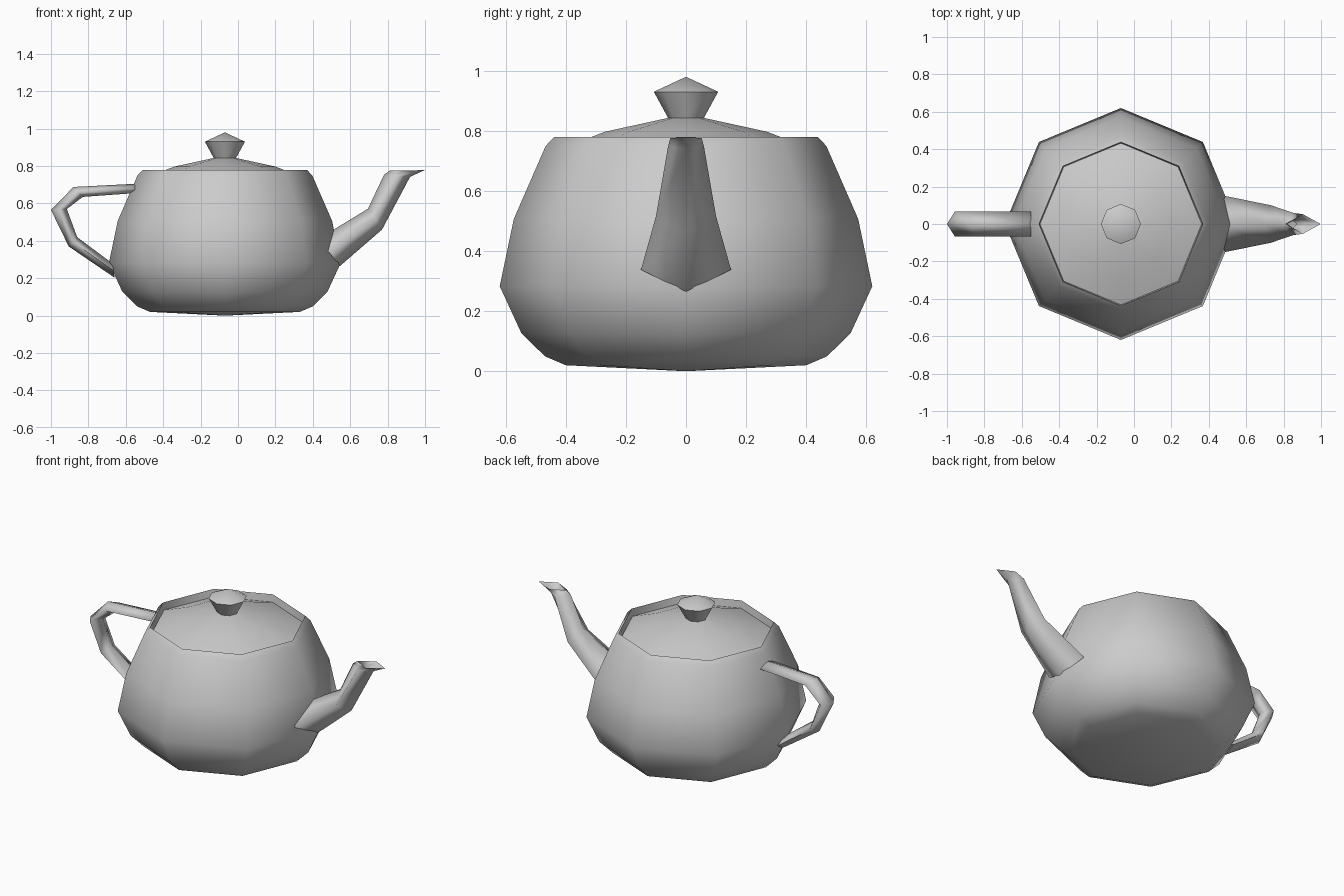
import bpy, bmesh
from math import cos, sin, pi, radians

if "Cube" in bpy.data.objects:
    bpy.data.objects.remove(bpy.data.objects["Cube"])

CX = -0.07   # axis of the round parts
SIDES = 8


def finish(name, bm, angle):
    bmesh.ops.recalc_face_normals(bm, faces=bm.faces)
    mesh = bpy.data.meshes.new(name)
    bm.to_mesh(mesh)
    bm.free()
    obj = bpy.data.objects.new(name, mesh)
    bpy.context.collection.objects.link(obj)
    bpy.ops.object.select_all(action='DESELECT')
    obj.select_set(True)
    bpy.context.view_layer.objects.active = obj
    bpy.ops.object.shade_smooth_by_angle(angle=radians(angle))
    return obj


def bridge(bm, rings):
    for a, b in zip(rings, rings[1:]):
        n = max(len(a), len(b))
        for i in range(n):
            j = (i + 1) % n
            if len(a) == 1:
                bm.faces.new((a[0], b[j], b[i]))
            elif len(b) == 1:
                bm.faces.new((a[i], a[j], b[0]))
            else:
                bm.faces.new((a[i], a[j], b[j], b[i]))


def lathe(name, profile, angle=60):
    """Turn (radius, z) points around the pot axis; radius 0 is a pole."""
    bm = bmesh.new()
    rings = []
    for r, z in profile:
        n = SIDES if r > 0 else 1
        rings.append([bm.verts.new((CX + r * cos(2 * pi * i / SIDES),
                                    r * sin(2 * pi * i / SIDES), z))
                      for i in range(n)])
    bridge(bm, rings)
    return finish(name, bm, angle)


def diamond_tube(name, sections, angle=130, caps=()):
    """Sections: outer (x, z), inner (x, z), half width in y."""
    bm = bmesh.new()
    rings = []
    for (ox, oz), (ix, iz), w in sections:
        mx, mz = (ox + ix) / 2, (oz + iz) / 2
        rings.append([bm.verts.new(p) for p in
                      ((ox, 0, oz), (mx, w, mz), (ix, 0, iz), (mx, -w, mz))])
    bridge(bm, rings)
    for k in caps:
        bm.faces.new(rings[k])
    return finish(name, bm, angle)


# Body with rim and short inner wall
lathe("body", [(0, 0.0), (0.40, 0.02), (0.47, 0.05), (0.548, 0.127),
               (0.62, 0.283), (0.573, 0.507), (0.467, 0.75),
               (0.438, 0.78), (0.43, 0.72)])

# Sunken lid
lathe("lid", [(0.432, 0.735), (0.27, 0.797), (0.06, 0.843), (0, 0.843)])

# Knob on the lid
lathe("knob", [(0.058, 0.84), (0.107, 0.93), (0, 0.98)])

# Spout with flared lip and recessed opening
diamond_tube("spout", [
    ((0.545, 0.265), (0.43, 0.41), 0.15),
    ((0.77, 0.46), (0.695, 0.572), 0.10),
    ((0.92, 0.742), (0.78, 0.752), 0.06),
    ((0.998, 0.778), (0.81, 0.775), 0.052),
    ((0.92, 0.752), (0.82, 0.755), 0.035),
    ((0.87, 0.68), (0.80, 0.70), 0.035)])

# Handle
diamond_tube("handle", [
    ((-0.55, 0.705), (-0.55, 0.655), 0.067),
    ((-0.88, 0.688), (-0.83, 0.635), 0.067),
    ((-1.0, 0.565), (-0.915, 0.57), 0.067),
    ((-0.905, 0.37), (-0.86, 0.42), 0.067),
    ((-0.66, 0.203), (-0.67, 0.278), 0.067)], caps=(0,))
